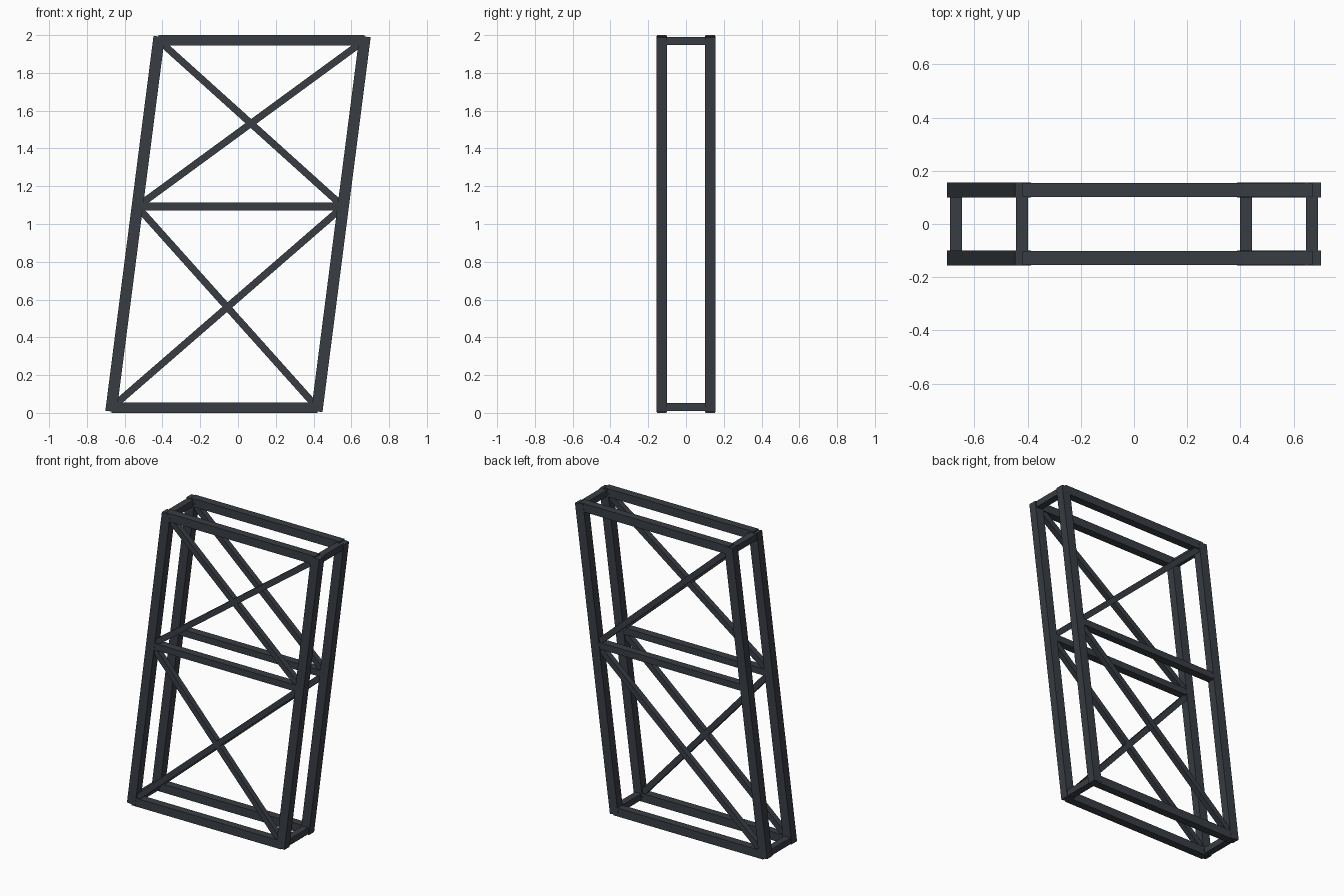
import bpy
from mathutils import Matrix, Vector

if "Cube" in bpy.data.objects:
    bpy.data.objects.remove(bpy.data.objects["Cube"], do_unlink=True)

steel = bpy.data.materials.new("dark_slate_steel")
steel.use_nodes = True
colour = (0.04, 0.047, 0.056, 1)
steel.diffuse_color = colour
steel.node_tree.nodes["Principled BSDF"].inputs["Base Color"].default_value = colour


def beam(name, start, end, width, depth, extend=0.0):
    """Square bar between two points; width lies in the frame plane, depth across it."""
    start, end = Vector(start), Vector(end)
    along = (end - start).normalized()
    across = Vector((0, 1, 0)) if abs(along.y) < 0.9 else Vector((0, 0, 1))
    side = across.cross(along)
    rotation = Matrix((side, across, along)).transposed().to_4x4()
    bpy.ops.mesh.primitive_cube_add(size=1)
    bar = bpy.context.object
    bar.name = name
    length = (end - start).length + 2 * extend
    bar.data.transform(Matrix.Diagonal((width, depth, length, 1)))
    bar.matrix_world = Matrix.Translation((start + end) / 2) @ rotation
    bar.data.materials.append(steel)


LOW, MID, HIGH = 0.0275, 1.092, 1.9725
HALF = 0.545      # half distance between the uprights
LEAN = 0.125      # sideways shift of the frame at its ends
FACE_Y = 0.128


def joint(side, z, y):
    """Point on the axis of a leaning upright at height z."""
    return (side * HALF + LEAN * (z - 1) / (HIGH - 1), y, z)


# Two leaning frames, front and back
for face, y in (("front", -FACE_Y), ("back", FACE_Y)):
    for label, side in (("right", -1), ("left", 1)):
        beam(f"{face}_{label}_upright", joint(side, LOW, y), joint(side, HIGH, y),
             0.06, 0.055, 0.02)
    for label, z, size in (("bottom", LOW, 0.055), ("middle", MID, 0.043), ("top", HIGH, 0.055)):
        beam(f"{face}_{label}_rail", joint(-1, z, y), joint(1, z, y), size, 0.052)

    # Braces: crossed on the front, single zigzag on the back
    beam(f"{face}_upper_brace", joint(-1, HIGH, y), joint(1, MID, y), 0.037, 0.037)
    beam(f"{face}_lower_brace", joint(-1, LOW, y), joint(1, MID, y), 0.037, 0.037)
    if face == "front":
        beam("front_upper_cross_brace", joint(-1, MID, y), joint(1, HIGH, y), 0.037, 0.037)
        beam("front_lower_cross_brace", joint(-1, MID, y), joint(1, LOW, y), 0.037, 0.037)

# Short ties joining the frames at the four corners
for level, z in (("bottom", LOW + 0.003), ("top", HIGH - 0.003)):
    for label, side in (("right", -1), ("left", 1)):
        beam(f"{level}_{label}_tie", joint(side, z, -FACE_Y), joint(side, z, FACE_Y), 0.045, 0.042)
